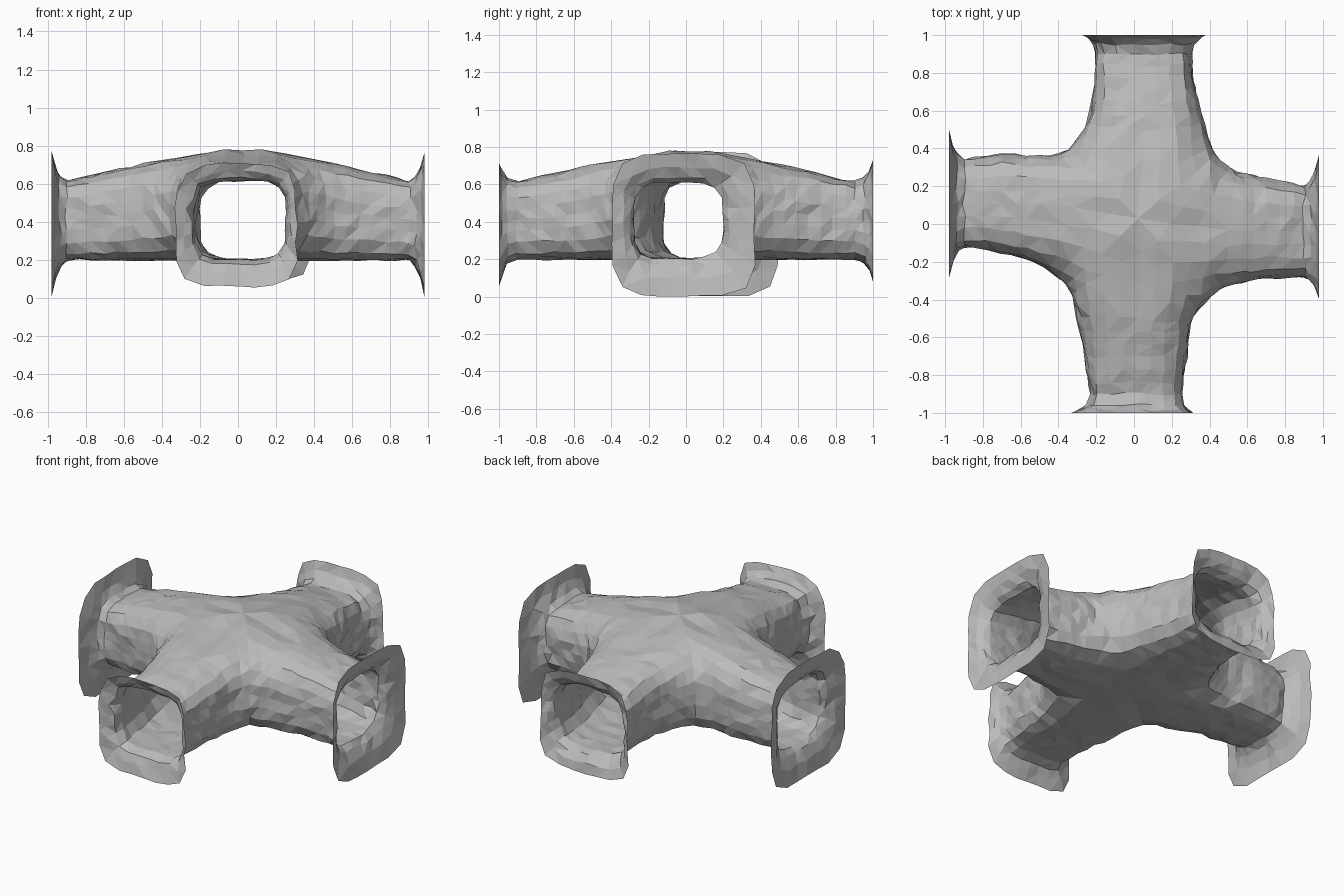
import bpy, bmesh, math, random
from mathutils import Vector

random.seed(4)
cube = bpy.data.objects.get("Cube")
if cube:
    bpy.data.objects.remove(cube)

FLOOR = 0.2
CENTRE = Vector((0.03, 0.03))
SUB = 3                 # samples per span of wall curve
HALF = 12               # facets from crown to floor on one side

# Arms: axis, sign, reach, lateral centre, flare (low side, high side, bottom, top)
ARMS = {
    "right": (0, 1, 0.98, -0.04, (-0.39, 0.37, 0.0, 0.77)),
    "left": (0, -1, 0.98, 0.11, (-0.28, 0.50, 0.0, 0.77)),
    "back": (1, 1, 1.0, 0.05, (-0.27, 0.38, 0.08, 0.73)),
    "front": (1, -1, 1.0, 0.02, (-0.33, 0.31, 0.06, 0.71)),
}
# Side walls in plan, from the mouth of one arm round the corner to the next
WALLS = [
    ("right", "back", [(.9, .20), (.7, .24), (.54, .28), (.43, .37),
                       (.37, .53), (.32, .72), (.30, .9)]),
    ("left", "back", [(-.9, .34), (-.7, .37), (-.5, .36), (-.35, .40),
                      (-.25, .53), (-.21, .72), (-.20, .9)]),
    ("left", "front", [(-.9, -.12), (-.7, -.15), (-.5, -.22), (-.36, -.32),
                       (-.30, -.5), (-.26, -.7), (-.23, -.9)]),
    ("right", "front", [(.9, -.28), (.7, -.29), (.51, -.32), (.38, -.41),
                        (.30, -.53), (.28, -.7), (.25, -.9)]),
]
CROWN = [0.615, 0.66, 0.705, 0.78]      # roof height from mouth to centre
REACH = [0.9, 0.7, 0.5]
FLARE = [(0.0, 1.0), (0.018, 0.5), (0.045, 0.16)]   # distance from lip, amount


def on_axis(arm, distance, lateral):
    axis, sign = ARMS[arm][:2]
    p = Vector((lateral, lateral))
    p[axis] = sign * distance
    return p


def curve(points, smooth):
    """Sample a polyline, straight or as a Catmull-Rom spline."""
    out = []
    for i in range(len(points) - 1):
        b, c = points[i], points[i + 1]
        a = points[max(i - 1, 0)]
        d = points[min(i + 2, len(points) - 1)]
        for k in range(SUB):
            t = k / SUB
            p = b + (c - b) * t
            if smooth:
                p = 0.5 * (2 * b + (c - a) * t + (2 * a - 5 * b + 4 * c - d) * t * t
                           + (3 * b - a - 3 * c + d) * t ** 3)
            out.append(p)
    return out + [points[-1]]


def section(inner, wall, bottom, top, n_top, n_low):
    """Half section from crown, over the wall, to the floor."""
    pts = []
    for k in range(HALF + 1):
        a = math.pi * (0.5 - k / HALF)
        c, s = max(math.cos(a), 0), math.sin(a)
        n = n_top if s > 0 else n_low
        r = (c ** n + abs(s) ** n) ** (-1 / n)
        p = inner + (wall - inner) * c * r
        z = (top + bottom) / 2 + (top - bottom) / 2 * s * r
        pts.append(Vector((p.x, p.y, z)))
    return pts


def mouth(arm, wall):
    """Flared sections from the lip inwards, on the side of the given wall point."""
    axis, sign, reach, mid, (low, high, bottom, top) = ARMS[arm]
    side = wall[1 - axis]
    edge = high if side > mid else low
    rows = []
    for back, f in FLARE:
        w = side + (edge - side) * f
        rows.append(section(on_axis(arm, reach - back, mid),
                            on_axis(arm, reach - back, w),
                            FLOOR + (bottom - FLOOR) * f,
                            CROWN[0] + (top - CROWN[0]) * f, 4, 5))
    return rows


def quadrant(bm, arm_a, arm_b, plan):
    plan = [Vector(p) for p in plan]
    axis = ([on_axis(arm_a, d, ARMS[arm_a][3]) for d in REACH] + [CENTRE]
            + [on_axis(arm_b, d, ARMS[arm_b][3]) for d in reversed(REACH)])
    tops = curve(CROWN + CROWN[-2::-1], False)
    stations = list(zip(curve(axis, False), curve(plan, True), tops))
    half = (len(stations) - 1) / 2
    rows = mouth(arm_a, plan[0])
    for i, (inner, wall, top) in enumerate(stations):
        end = abs(i - half) / half
        rows.append(section(inner, wall, FLOOR, top, 2.4 + 1.4 * end, 4))
    rows += reversed(mouth(arm_b, plan[-1]))
    grid = [[bm.verts.new(p) for p in row] for row in rows]
    for r, q in zip(grid, grid[1:]):
        for k in range(HALF):
            bm.faces.new((r[k], r[k + 1], q[k + 1], q[k]))


# Tunnel junction: four corner sweeps welded along the arm centrelines
bm = bmesh.new()
for wall in WALLS:
    quadrant(bm, *wall)
bmesh.ops.remove_doubles(bm, verts=bm.verts, dist=0.0005)
bmesh.ops.recalc_face_normals(bm, faces=bm.faces)

# Rough, hewn facets; lips stay in their planes
for v in bm.verts:
    lip = v.is_boundary
    for i, limit in enumerate((0.98, 1.0)):
        if not (lip and abs(v.co[i]) > limit - 0.001):
            v.co[i] = max(-limit, min(limit, v.co[i] + random.uniform(-.009, .009)))
    v.co.z = max(0, v.co.z + random.uniform(-.007, .007))
bmesh.ops.triangulate(bm, faces=bm.faces, quad_method='SHORT_EDGE')

mesh = bpy.data.meshes.new("tunnel_junction")
bm.to_mesh(mesh)
bm.free()
tunnel = bpy.data.objects.new("tunnel_junction", mesh)
bpy.context.collection.objects.link(tunnel)

# Stone colour
stone = bpy.data.materials.new("grey_stone")
stone.use_nodes = True
grey = (0.5, 0.5, 0.5, 1)
stone.diffuse_color = grey
stone.node_tree.nodes["Principled BSDF"].inputs["Base Color"].default_value = grey
mesh.materials.append(stone)
